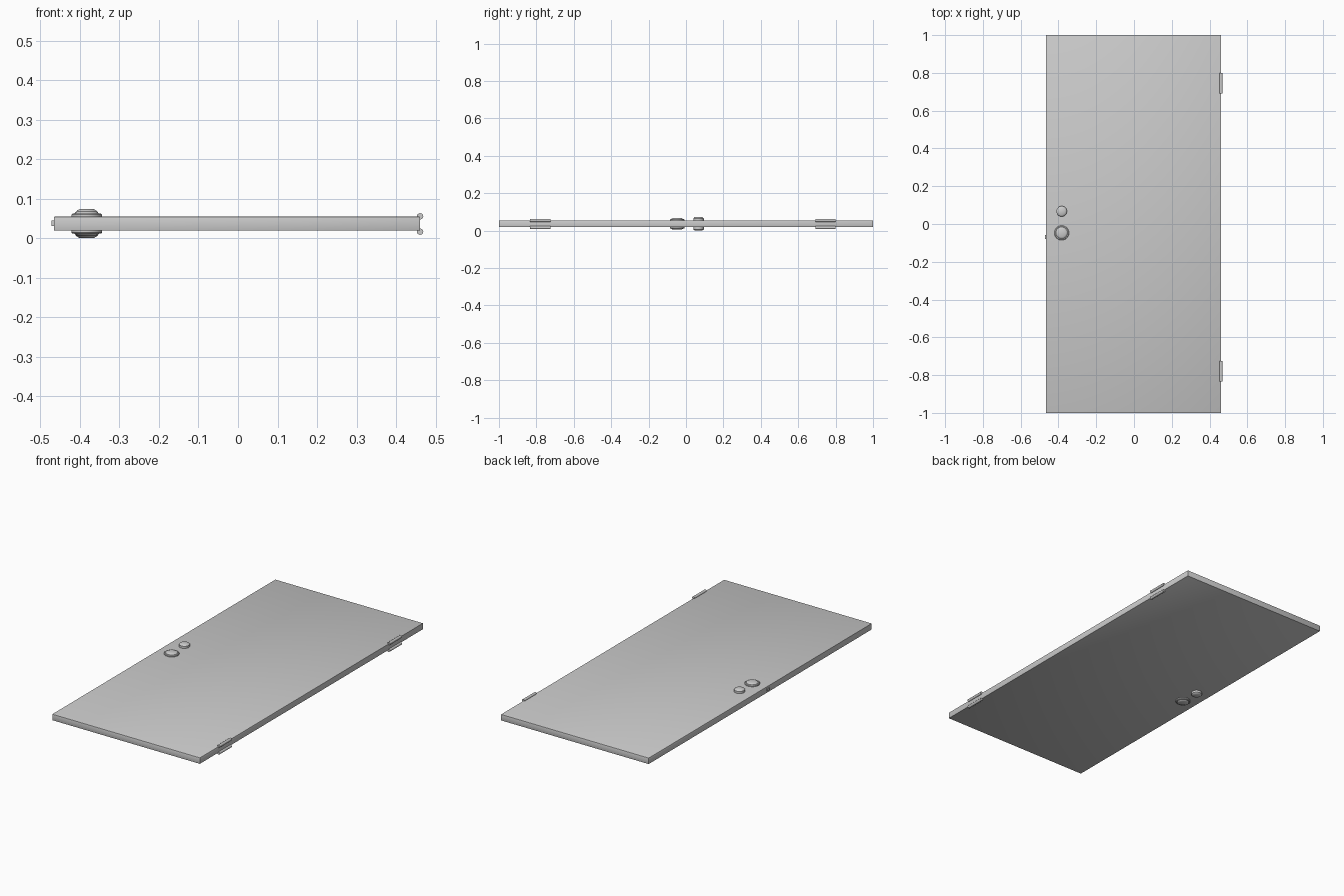
import bpy, bmesh, math
from mathutils import Matrix

if "Cube" in bpy.data.objects:
    bpy.data.objects.remove(bpy.data.objects["Cube"])

MID = 0.0365          # centre plane of the door thickness
HALF = 0.0175         # half thickness


def finish(name, bm, angle=35):
    bmesh.ops.recalc_face_normals(bm, faces=bm.faces)
    me = bpy.data.meshes.new(name)
    bm.to_mesh(me)
    bm.free()
    ob = bpy.data.objects.new(name, me)
    bpy.context.collection.objects.link(ob)
    bpy.ops.object.select_all(action='DESELECT')
    ob.select_set(True)
    bpy.context.view_layer.objects.active = ob
    bpy.ops.object.shade_smooth_by_angle(angle=math.radians(angle))
    return ob


def box(name, x0, x1, y0, y1, z0, z1, bevel=0):
    bm = bmesh.new()
    bmesh.ops.create_cube(bm, size=1)
    bmesh.ops.scale(bm, vec=(x1 - x0, y1 - y0, z1 - z0), verts=bm.verts)
    bmesh.ops.translate(bm, vec=((x0 + x1) / 2, (y0 + y1) / 2, (z0 + z1) / 2), verts=bm.verts)
    if bevel:
        bmesh.ops.bevel(bm, geom=bm.edges[:], offset=bevel, segments=2, profile=0.5, affect='EDGES')
    return finish(name, bm)


def lathe(name, x, y, side, profile, n=24):
    # profile: (radius, height above the door face), closed at both ends
    bm = bmesh.new()
    rings = []
    for r, h in profile:
        rings.append([bm.verts.new((x + r * math.cos(2 * math.pi * i / n),
                                    y + r * math.sin(2 * math.pi * i / n),
                                    MID + side * (HALF + h))) for i in range(n)])
    for a, b in zip(rings, rings[1:]):
        for i in range(n):
            j = (i + 1) % n
            bm.faces.new((a[i], a[j], b[j], b[i]))
    bm.faces.new(rings[0])
    bm.faces.new(rings[-1])
    return finish(name, bm)


# Door slab and latch bolt
box("door_slab", -0.466, 0.461, -1, 1, MID - HALF, MID + HALF, 0.002)
box("latch_bolt", -0.472, -0.46, -0.08, -0.058, 0.031, 0.044)

# Handle and deadbolt on both faces
knob = [(0.039, -0.002), (0.039, 0.005), (0.036, 0.008), (0.031, 0.008), (0.028, 0.011), (0.021, 0.014)]
bolt = [(0.028, -0.002), (0.028, 0.012), (0.025, 0.015), (0.018, 0.019)]
for side, label in ((1, "front"), (-1, "back")):
    lathe("handle_" + label, -0.383, -0.047, side, knob)
    lathe("deadbolt_" + label, -0.383, 0.067, side, bolt)

# Hinge barrels, a pair at each end of the hinge edge
for y, end in ((0.746, "upper"), (-0.779, "lower")):
    for z, label in ((0.055, "front"), (0.016, "back")):
        bm = bmesh.new()
        bmesh.ops.create_cone(bm, cap_ends=True, segments=16, radius1=0.008, radius2=0.008, depth=0.108,
                              matrix=Matrix.Translation((0.461, y, z)) @ Matrix.Rotation(math.pi / 2, 4, 'X'))
        finish("hinge_%s_%s" % (end, label), bm)
